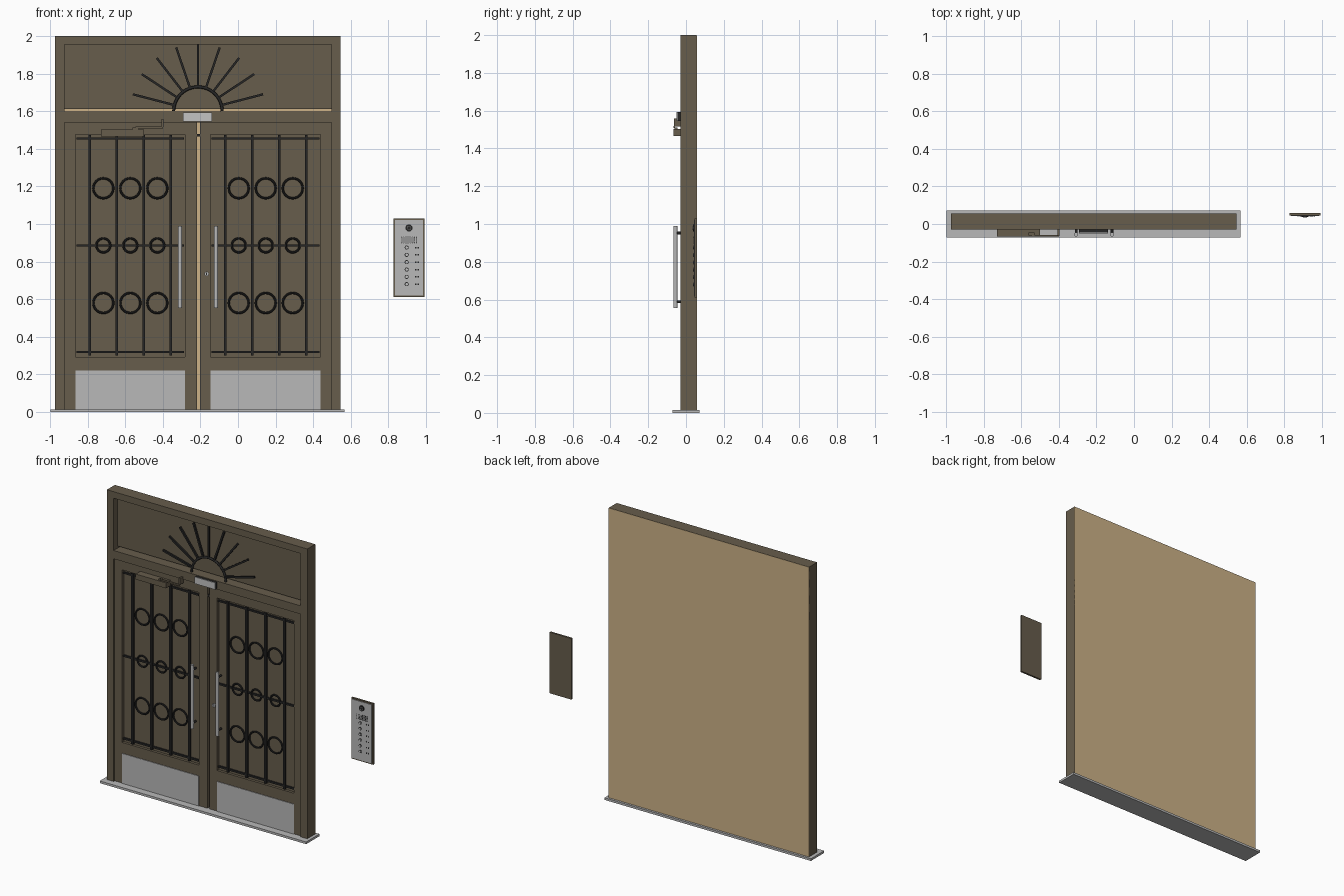
import bpy
from math import sin, cos, pi, radians

if "Cube" in bpy.data.objects:
    bpy.data.objects.remove(bpy.data.objects["Cube"])


def material(name, rgb):
    lin = [((c / 255 + 0.055) / 1.055) ** 2.4 for c in rgb] + [1]
    m = bpy.data.materials.new(name)
    m.use_nodes = True
    m.diffuse_color = lin
    m.node_tree.nodes["Principled BSDF"].inputs["Base Color"].default_value = lin
    return m


BROWN = material("bronze brown", (103, 93, 76))
TAN = material("tan backing", (205, 178, 135))
STEEL = material("brushed steel", (184, 184, 184))
IRON = material("black iron", (38, 38, 38))
PLATE = material("light steel", (196, 196, 196))

CX = -0.213          # centre line of the doorway
Y_DOOR = -0.018      # front of the door leaves
Y_BACK = 0.056


def finish(name, mat, smooth=False):
    ob = bpy.context.object
    ob.name = name
    ob.data.materials.append(mat)
    if smooth:
        bpy.ops.object.shade_smooth_by_angle()
    return ob


def box(name, mat, x, y, z):
    """Box from (low, high) ranges on each axis."""
    mid = [(a + b) / 2 for a, b in (x, y, z)]
    bpy.ops.mesh.primitive_cube_add(size=1, location=mid)
    bpy.context.object.scale = [b - a for a, b in (x, y, z)]
    bpy.ops.object.transform_apply(location=False, rotation=False)
    return finish(name, mat)


def rod(name, mat, centre, radius, length, along_y=False, sides=20):
    bpy.ops.mesh.primitive_cylinder_add(
        vertices=sides, radius=radius, depth=length, location=centre,
        rotation=(pi / 2 if along_y else 0, 0, 0))
    return finish(name, mat, True)


def ring(name, mat, centre, radius, tube):
    bpy.ops.mesh.primitive_torus_add(
        major_segments=32, minor_segments=8, major_radius=radius,
        minor_radius=tube, location=centre, rotation=(pi / 2, 0, 0))
    return finish(name, mat, True)


# Threshold, outer frame and rear sheet
L, R = -0.972, 0.546
box("threshold", STEEL, (-0.997, 0.567), (-0.072, 0.072), (0, 0.015))
frame_y = (-0.03, Y_BACK)
box("frame_right", BROWN, (L, L + 0.05), frame_y, (0.015, 2))
box("frame_left", BROWN, (R - 0.05, R), frame_y, (0.015, 2))
box("frame_top", BROWN, (L + 0.05, R - 0.05), frame_y, (1.955, 2))
box("transom_bar", BROWN, (L + 0.05, R - 0.05), frame_y, (1.54, 1.597))
box("back_sheet", TAN, (L, R), (Y_BACK - 0.003, Y_BACK + 0.001), (0.015, 1.999))
box("transom_panel", BROWN, (L + 0.05, R - 0.05), (0.015, 0.05), (1.611, 1.955))

# Sunburst grille in the transom
BASE = 1.6
curve = bpy.data.curves.new("sunburst_arc", "CURVE")
curve.dimensions = "3D"
curve.bevel_depth = 0.008
curve.bevel_resolution = 2
spline = curve.splines.new("POLY")
spline.points.add(24)
for i, p in enumerate(spline.points):
    a = pi * i / 24
    p.co = (CX + 0.129 * cos(a), -0.012, BASE + 0.129 * sin(a), 1)
curve.materials.append(IRON)
bpy.context.collection.objects.link(bpy.data.objects.new("sunburst_arc", curve))
for i in range(9):
    a = radians(14.5 + i * 151 / 8)
    ray = box("sunburst_ray", IRON, (-0.114, 0.114), (-0.006, 0.006), (-0.006, 0.006))
    ray.location = (CX + 0.244 * cos(a), -0.012, BASE + 0.244 * sin(a))
    ray.rotation_euler = (0, -a, 0)


# Door leaves with iron grilles
def door(side, x0, x1, px0, px1):
    leaf_y = (Y_DOOR, 0.05)
    z0, z1 = 0.293, 1.475
    box(side + "_door_stile_a", BROWN, (x0, px0), leaf_y, (0.015, 1.54))
    box(side + "_door_stile_b", BROWN, (px1, x1), leaf_y, (0.015, 1.54))
    box(side + "_door_top_rail", BROWN, (px0, px1), leaf_y, (z1, 1.54))
    box(side + "_door_bottom_rail", BROWN, (px0, px1), leaf_y, (0.015, z0))
    box(side + "_door_panel", BROWN, (px0, px1), (0.0, 0.05), (z0, z1))
    box(side + "_kick_plate", STEEL, (px0, px1), (Y_DOOR - 0.004, Y_DOOR), (0.015, 0.22))
    for z in (0.32, 0.886, 1.455):
        box(side + "_grille_rail", IRON, (px0 + 0.005, px1 - 0.005),
            (-0.014, -0.004), (z - 0.006, z + 0.006))
    for i in range(4):
        x = px0 + 0.077 + i * 0.1435
        box(side + "_grille_bar", IRON, (x - 0.007, x + 0.007), (-0.02, -0.006),
            (0.302, 1.472))
        if i < 3:
            for z, r in ((0.58, 0.053), (0.886, 0.037), (1.19, 0.053)):
                ring(side + "_grille_ring", IRON, (x + 0.072, -0.012, z), r, 0.006)


door("right", L + 0.05, -0.219, -0.865, -0.283)
door("left", -0.203, R - 0.05, -0.145, 0.438)

# Pull handles and lock
for x in (-0.308, -0.117):
    rod("pull_handle", STEEL, (x, -0.056, 0.772), 0.011, 0.436)
    for z in (0.588, 0.952):
        rod("handle_standoff", IRON, (x, -0.034, z), 0.007, 0.034, True)
rod("lock_cylinder", STEEL, (-0.167, -0.021, 0.735), 0.012, 0.012, True)
box("keyhole", IRON, (-0.169, -0.165), (-0.0285, -0.027), (0.728, 0.742))
box("latch", IRON, (-0.219, -0.203), (-0.016, 0.01), (1.465, 1.478))

# Door closer and magnetic lock
box("closer_body", BROWN, (-0.728, -0.499), (-0.067, Y_DOOR), (1.465, 1.502))
box("closer_pivot", BROWN, (-0.56, -0.53), (-0.06, -0.045), (1.5, 1.512))
box("closer_arm", BROWN, (-0.545, -0.4), (-0.067, -0.058), (1.508, 1.518))
box("closer_link", BROWN, (-0.407, -0.395), (-0.064, -0.028), (1.515, 1.558))
box("magnet_lock_body", IRON, (-0.293, -0.138), (-0.046, -0.03), (1.546, 1.592))
box("magnet_lock_cover", PLATE, (-0.293, -0.138), (-0.05, -0.046), (1.546, 1.592))

# Entry intercom panel
box("intercom_case", BROWN, (0.827, 0.992), (0.046, 0.059), (0.612, 1.03))
box("intercom_plate", STEEL, (0.835, 0.984), (0.042, 0.046), (0.62, 1.022))
rod("intercom_camera", IRON, (0.909, 0.04, 0.979), 0.019, 0.008, True)
ring("camera_rim", STEEL, (0.909, 0.037, 0.979), 0.01, 0.002)
for row in range(4):
    for col in range(8):
        rod("speaker_hole", IRON, (0.871 + col * 0.011, 0.0415, 0.9 + row * 0.01),
            0.0033, 0.002, True, 6)
for row in range(6):
    z = 0.68 + row * 0.039
    rod("call_button_rim", IRON, (0.897, 0.0412, z), 0.011, 0.003, True, 16)
    rod("call_button", PLATE, (0.897, 0.039, z), 0.007, 0.004, True, 16)
    for dx in (0, 0.013):
        box("button_label", IRON, (0.942 + dx, 0.95 + dx), (0.0405, 0.042),
            (z - 0.004, z + 0.004))
